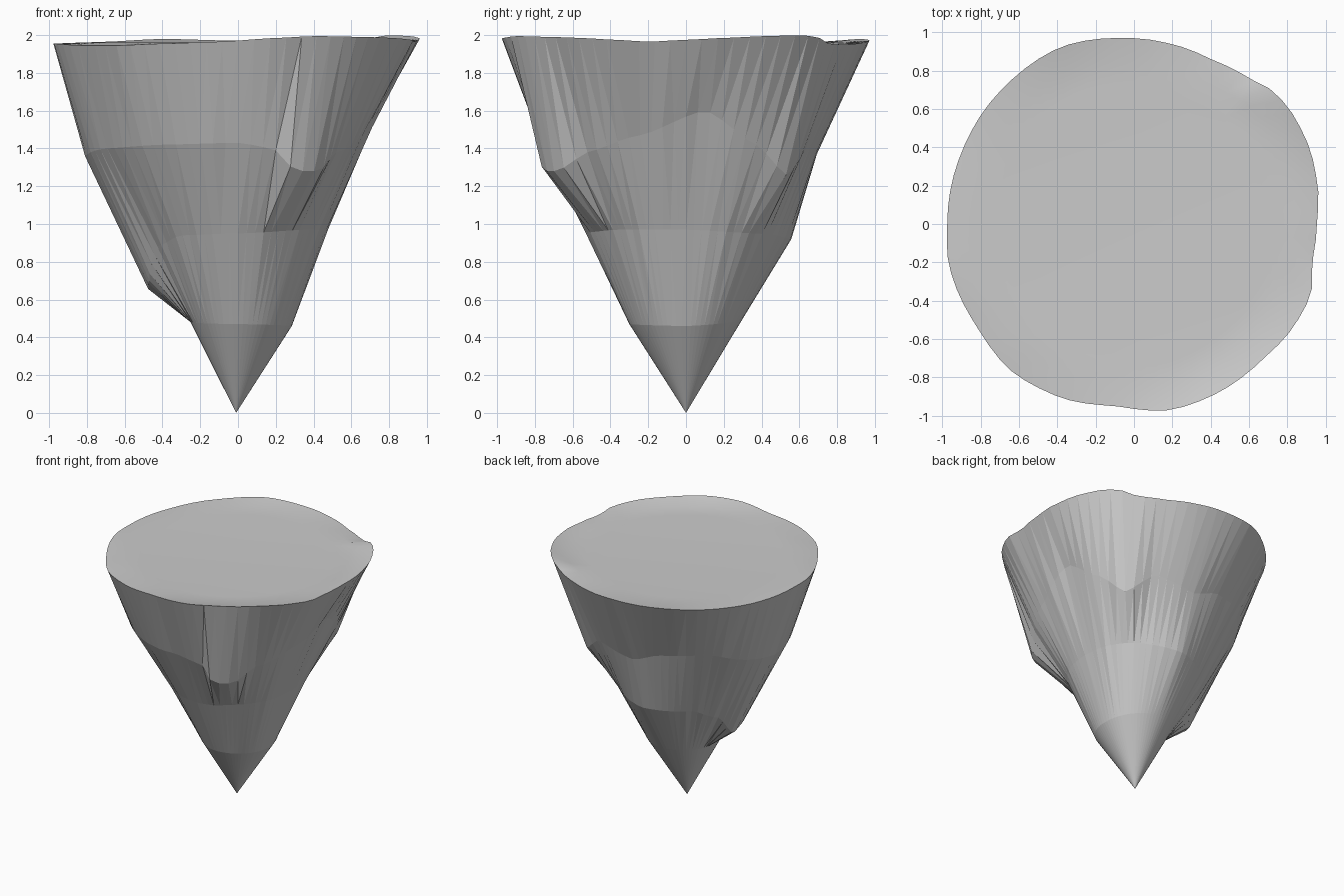
import bpy, bmesh, math, random

if "Cube" in bpy.data.objects:
    bpy.data.objects.remove(bpy.data.objects["Cube"])

random.seed(4)
SEGS = 72


def sample(keys, a):
    """Periodic eased interpolation of (angle, radius, height) keys."""
    keys = sorted(keys)
    keys = [(keys[-1][0] - 360, *keys[-1][1:])] + keys + [(keys[0][0] + 360, *keys[0][1:])]
    for k, n in zip(keys, keys[1:]):
        if k[0] <= a <= n[0]:
            t = (a - k[0]) / (n[0] - k[0])
            t = 0.5 * t + 0.5 * t * t * (3 - 2 * t)
            return [k[i] + (n[i] - k[i]) * t for i in (1, 2)]


# Ledge lines around the rock, bottom to top
low_ledge = [(-90, .30, .47), (0, .285, .46), (90, .295, .49), (180, .25, .48)]
mid_ledge = [(-170, .48, .70), (-150, .49, .88), (-125, .51, .94), (-90, .53, .95),
             (-45, .50, .97), (0, .475, .97), (45, .52, .95), (90, .555, .92),
             (130, .50, .91), (155, .48, .82), (172, .475, .65)]
high_ledge = [(-180, .81, 1.36), (-150, .80, 1.40), (-120, .78, 1.42), (-90, .76, 1.43),
              (-76, .77, 1.40), (-68, .82, 1.28), (-58, .80, 1.28), (-45, .74, 1.38),
              (-20, .71, 1.47), (8, .735, 1.60), (30, .74, 1.42), (45, .75, 1.26),
              (63, .73, 1.42), (90, .69, 1.37), (110, .72, 1.46), (135, .76, 1.49),
              (165, .80, 1.39)]
rim = [(-168, .99, 1.955), (-147, .98, 1.945), (-130, 1.0, 1.945), (-114, .985, 1.955),
       (-96, .955, 1.965), (-78, .99, 1.985), (-66, .985, 1.995), (-46, .975, 1.99),
       (-34, .99, 1.985), (-22, .995, 1.975), (-12, .95, 1.965), (0, .955, 1.975),
       (12, .98, 1.985), (25, 1.0, 1.995), (38, 1.01, 2.0), (45, 1.0, 1.985),
       (52, .968, 1.95), (65, .95, 1.95), (78, .96, 1.96), (90, .97, 1.97),
       (113, 1.0, 1.98), (135, .985, 1.965), (158, .975, 1.955), (180, .975, 1.955)]

bm = bmesh.new()


def add_ring(keys, jitter=0.0, scale=1.0, flat=None):
    verts = []
    for i in range(SEGS):
        a = -180 + 360 * i / SEGS
        r, z = sample(keys, a)
        r = r * scale + random.uniform(-jitter, jitter)
        a = math.radians(a)
        verts.append(bm.verts.new((r * math.cos(a), r * math.sin(a), z if flat is None else flat)))
    return verts


def bridge(a, b, smooth=False):
    for i in range(SEGS):
        j = (i + 1) % SEGS
        for tri in ((a[i], a[j], b[j]), (a[i], b[j], b[i])):
            bm.faces.new(tri).smooth = smooth


# Faceted rock sides from the pointed tip to the rim
tip = bm.verts.new((-0.01, 0, 0))
rings = [add_ring(low_ledge), add_ring(mid_ledge, .004), add_ring(high_ledge, .004), add_ring(rim)]
for i in range(SEGS):
    bm.faces.new((tip, rings[0][(i + 1) % SEGS], rings[0][i]))
for a, b in zip(rings, rings[1:]):
    bridge(a, b)

# Gently dished ground on top, smooth
inner = [add_ring(rim, scale=.87, flat=1.96), add_ring(rim, scale=.74, flat=1.955)]
bridge(rings[-1], inner[0], True)
bridge(inner[0], inner[1], True)
bm.faces.new(inner[1]).smooth = True

bmesh.ops.recalc_face_normals(bm, faces=bm.faces)
mesh = bpy.data.meshes.new("floating_rock_island")
bm.to_mesh(mesh)
bm.free()
# Keep the rim edge sharp between sides and top
for e in mesh.edges:
    e.use_edge_sharp = all(v in range(1 + 3 * SEGS, 1 + 4 * SEGS) for v in e.vertices)
island = bpy.data.objects.new("floating_rock_island", mesh)
bpy.context.collection.objects.link(island)
